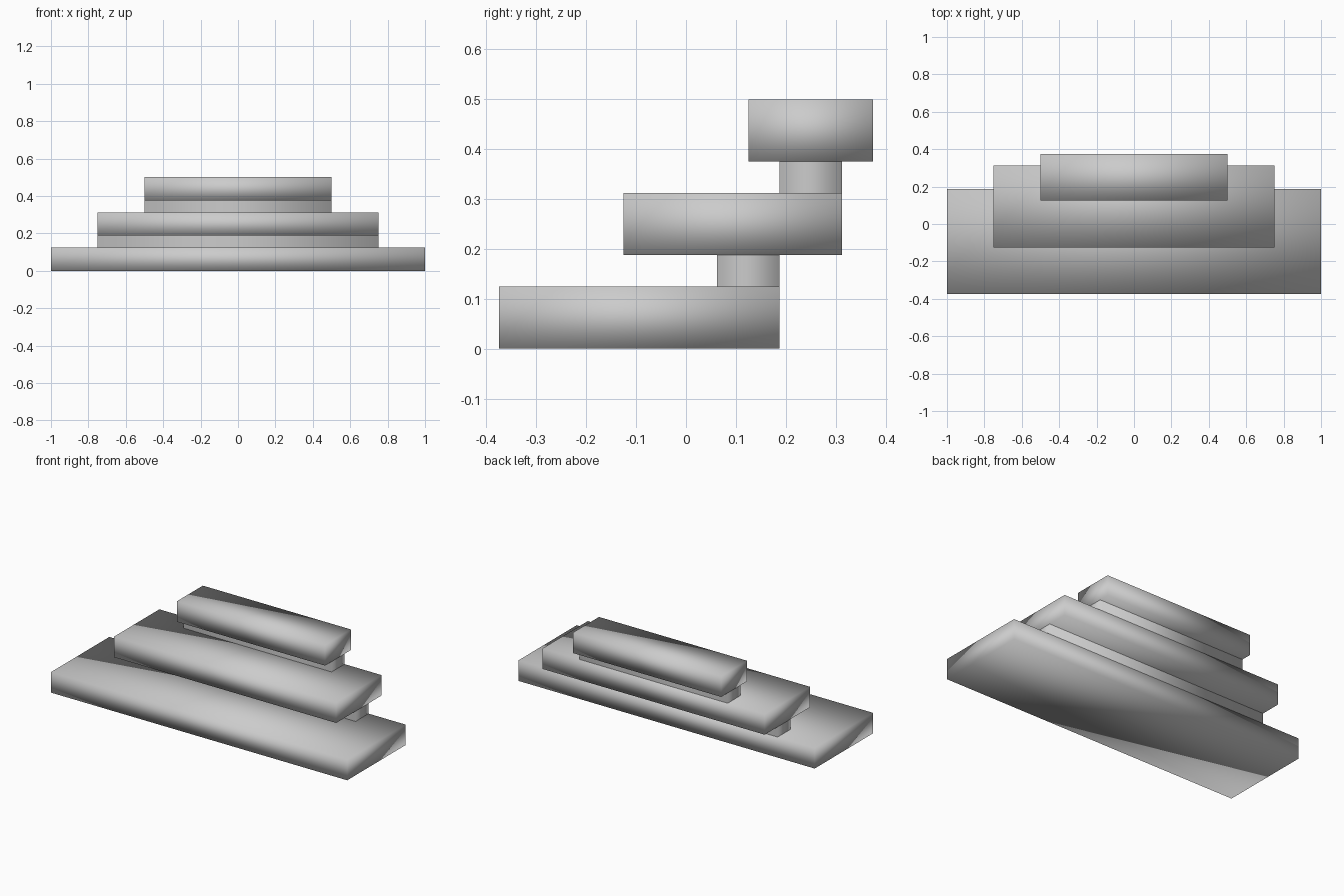
import bpy, bmesh
from mathutils import Matrix, Vector

if "Cube" in bpy.data.objects:
    bpy.data.objects.remove(bpy.data.objects["Cube"])


def block(name, half_width, y0, y1, z0, z1, capped=True):
    """Smooth-shaded box; uncapped blocks leave out the hidden top and bottom."""
    bm = bmesh.new()
    centre = Vector((0, (y0 + y1) / 2, (z0 + z1) / 2))
    size = (2 * half_width, y1 - y0, z1 - z0, 1)
    bmesh.ops.create_cube(bm, size=1, matrix=Matrix.Translation(centre) @ Matrix.Diagonal(size))
    bm.normal_update()
    if not capped:
        caps = [f for f in bm.faces if abs(f.normal.z) > 0.9]
        bmesh.ops.delete(bm, geom=caps, context='FACES_ONLY')
    for f in bm.faces:
        f.smooth = True
    mesh = bpy.data.meshes.new(name)
    bm.to_mesh(mesh)
    bm.free()
    obj = bpy.data.objects.new(name, mesh)
    bpy.context.collection.objects.link(obj)
    return obj


# Three overhanging slabs, each narrower and set further back
block("bottom_step", 1.0, -0.375, 0.1875, 0.0, 0.125)
block("middle_step", 0.75, -0.125, 0.3125, 0.1875, 0.3125)
block("top_step", 0.5, 0.125, 0.375, 0.375, 0.5)

# Recessed supports between the slabs
block("lower_riser", 0.75, 0.0625, 0.1875, 0.125, 0.1875, capped=False)
block("upper_riser", 0.5, 0.1875, 0.3125, 0.3125, 0.375, capped=False)
